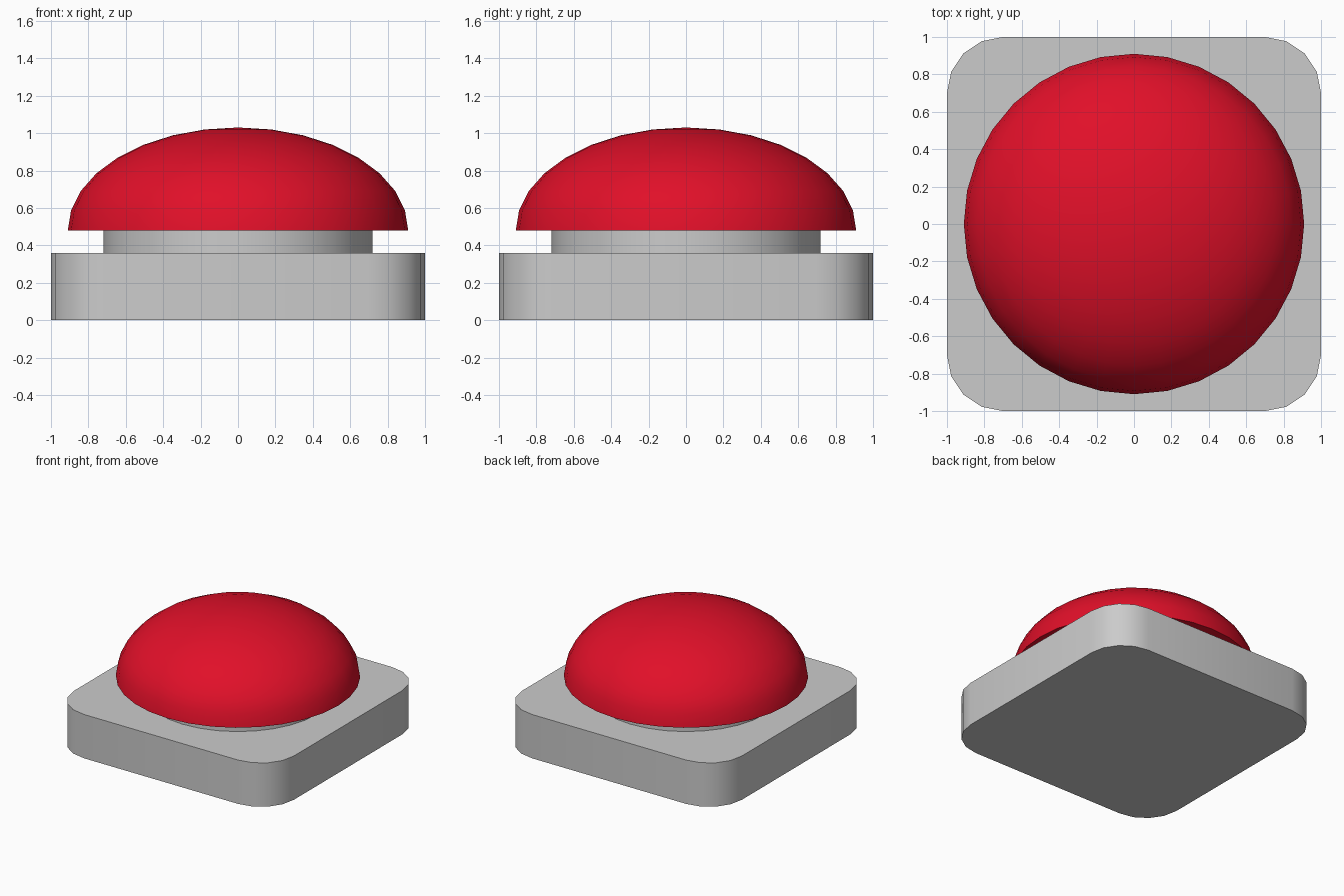
import bpy, bmesh, math

if "Cube" in bpy.data.objects:
    bpy.data.objects.remove(bpy.data.objects["Cube"])


def finish(name, bm, colour=None):
    """Turn a bmesh into a named, smooth-by-angle object."""
    bmesh.ops.recalc_face_normals(bm, faces=bm.faces[:])
    mesh = bpy.data.meshes.new(name)
    bm.to_mesh(mesh)
    bm.free()
    obj = bpy.data.objects.new(name, mesh)
    bpy.context.collection.objects.link(obj)
    if colour:
        mat = bpy.data.materials.new(name + "_material")
        mat.diffuse_color = colour
        mat.use_nodes = True
        mat.node_tree.nodes["Principled BSDF"].inputs["Base Color"].default_value = mat.diffuse_color
        mesh.materials.append(mat)
    bpy.ops.object.select_all(action='DESELECT')
    obj.select_set(True)
    bpy.context.view_layer.objects.active = obj
    bpy.ops.object.shade_smooth_by_angle(angle=math.radians(35))
    return obj


SIDES = 32
BASE_TOP, DOME_BOTTOM = 0.36, 0.48

# Base: square block with rounded vertical corners
bm = bmesh.new()
bmesh.ops.create_cube(bm, size=2)
for v in bm.verts:
    v.co.z = BASE_TOP if v.co.z > 0 else 0
corners = [e for e in bm.edges if abs(e.verts[0].co.z - e.verts[1].co.z) > 0.1]
bmesh.ops.bevel(bm, geom=corners, offset=0.3, offset_type='OFFSET',
                segments=4, profile=0.5, affect='EDGES')
finish("base", bm)

# Neck: short cylinder between base and button
bm = bmesh.new()
bmesh.ops.create_cone(bm, cap_ends=True, segments=SIDES, radius1=0.72,
                      radius2=0.72, depth=DOME_BOTTOM - BASE_TOP)
bmesh.ops.translate(bm, verts=bm.verts[:], vec=(0, 0, (BASE_TOP + DOME_BOTTOM) / 2))
finish("neck", bm)

# Button: upper half of a flattened sphere, closed underneath
bm = bmesh.new()
bmesh.ops.create_uvsphere(bm, u_segments=SIDES, v_segments=16, radius=1)
bmesh.ops.delete(bm, geom=[v for v in bm.verts if v.co.z < -0.01], context='VERTS')
bmesh.ops.contextual_create(bm, geom=[e for e in bm.edges if e.is_boundary])
bmesh.ops.scale(bm, verts=bm.verts[:], vec=(0.91, 0.91, 0.55))
bmesh.ops.translate(bm, verts=bm.verts[:], vec=(0, 0, DOME_BOTTOM))
finish("button_dome", bm, (0.75, 0.005, 0.022, 1))
